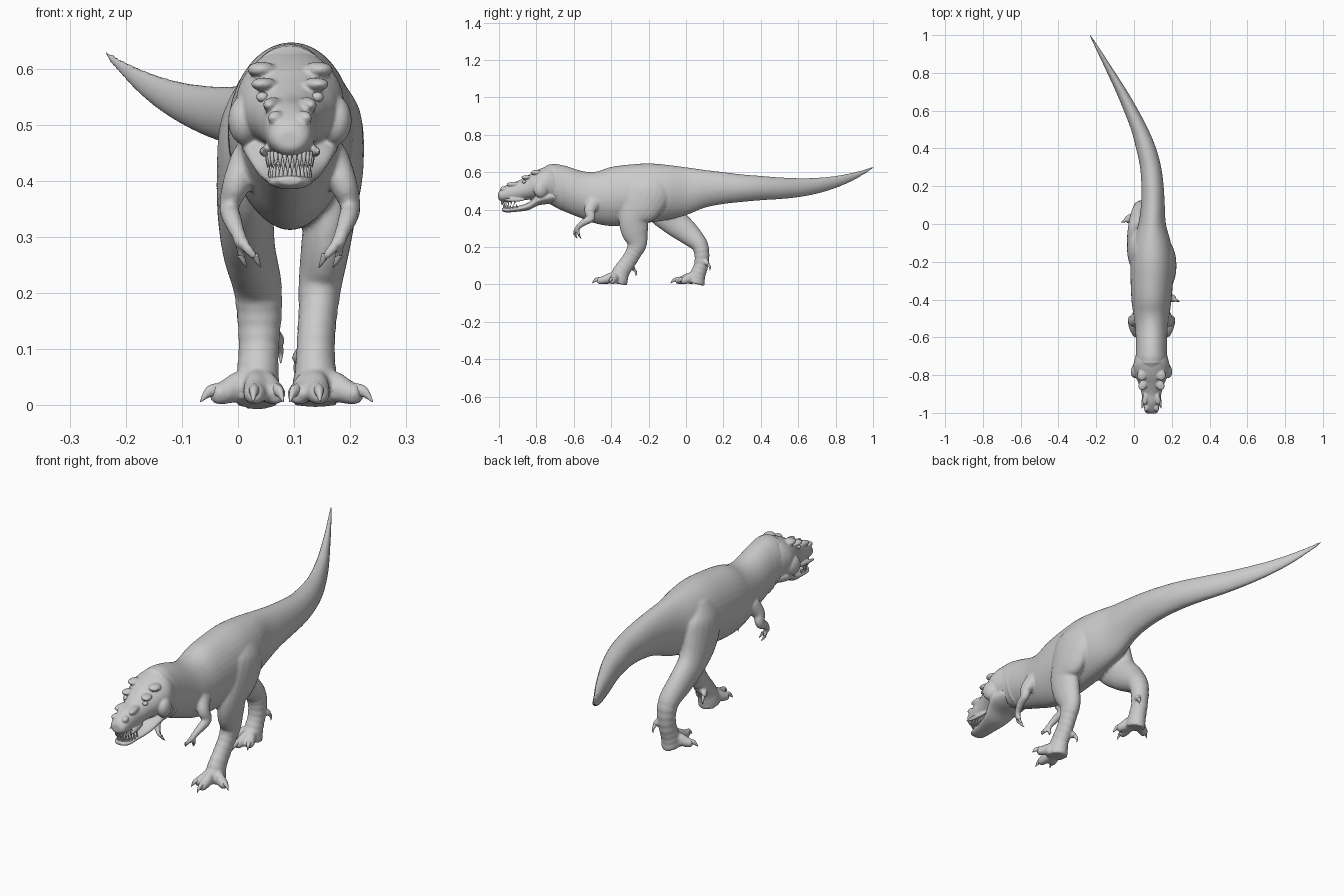
import bpy, bmesh, math
from mathutils import Vector, Matrix

CX = 0.0925  # centre line of head and trunk


def spline(pts, sub=6):
    """Catmull-Rom resampling of tuples of any length."""
    out = []
    for i in range(len(pts) - 1):
        a, b, c, d = pts[max(i - 1, 0)], pts[i], pts[i + 1], pts[min(i + 2, len(pts) - 1)]
        for k in range(sub):
            t = k / sub
            out.append([0.5 * (2 * q + (r - p) * t + (2 * p - 5 * q + 4 * r - s) * t * t
                               + (3 * q - p - 3 * r + s) * t ** 3) for p, q, r, s in zip(a, b, c, d)])
    return out + [list(pts[-1])]


def skin(bm, rings):
    vs = [[bm.verts.new(p) for p in r] for r in rings]
    n = len(vs[0])
    for a, b in zip(vs, vs[1:]):
        for j in range(n):
            bm.faces.new((a[j], a[(j + 1) % n], b[(j + 1) % n], b[j]))
    bm.faces.new(vs[0])
    bm.faces.new(vs[-1])


def hull(bm, stations, keel=0.15, n=36):
    """Loft of upright rings: y, centre x, half width, top z, bottom z."""
    rings = []
    for y, x, w, zt, zb in spline(stations):
        ring = []
        for j in range(n):
            a = 2 * math.pi * j / n
            c, s = math.cos(a), math.sin(a)
            k = 1 - keel * s * s if s < 0 else 1
            ring.append((x + max(w, .001) * c * k, y, (zt + zb) / 2 + (zt - zb) / 2 * s))
        rings.append(ring)
    skin(bm, rings)


def tube(bm, pts, ref=(1, 0, 0), n=20, fold=0.0):
    """Loft along a path: x, y, z, radius along ref, radius across."""
    P = spline(pts)
    ref = Vector(ref)
    rings = []
    for i, (x, y, z, ru, rv) in enumerate(P):
        t = (Vector(P[min(i + 1, len(P) - 1)][:3]) - Vector(P[max(i - 1, 0)][:3])).normalized()
        u = (ref - t * ref.dot(t)).normalized()
        v = t.cross(u)
        f = 1 + (fold * math.sin(i * 2.1) if z < 0.2 else 0)
        rings.append([Vector((x, y, z)) + u * max(ru, .0005) * f * math.cos(2 * math.pi * j / n)
                      + v * max(rv, .0005) * f * math.sin(2 * math.pi * j / n) for j in range(n)])
    skin(bm, rings)


def ball(bm, c, r, rot=0):
    m = Matrix.Translation(c) @ Matrix.Rotation(rot, 4, 'Z') @ Matrix.Diagonal((*r, 1))
    bmesh.ops.create_uvsphere(bm, u_segments=20, v_segments=14, radius=1, matrix=m)


def finish(bm, name, voxel=0, smooth=3):
    bmesh.ops.recalc_face_normals(bm, faces=bm.faces)
    for f in bm.faces:
        f.smooth = True
    me = bpy.data.meshes.new(name)
    bm.to_mesh(me)
    bm.free()
    ob = bpy.data.objects.new(name, me)
    bpy.context.collection.objects.link(ob)
    if voxel:  # fuse overlapping forms into one skin
        r = ob.modifiers.new("fuse", 'REMESH')
        r.mode, r.voxel_size, r.use_smooth_shade = 'VOXEL', voxel, True
        s = ob.modifiers.new("soften", 'SMOOTH')
        s.factor, s.iterations = 0.5, smooth
    return ob


body, claws = bmesh.new(), bmesh.new()

# trunk, neck and tail
hull(body, [(-.78, CX, .06, .615, .47), (-.72, CX, .082, .643, .425), (-.65, CX, .082, .635, .39),
            (-.55, CX, .086, .605, .35), (-.48, CX, .096, .603, .325), (-.4, CX, .106, .628, .312),
            (-.3, .094, .112, .641, .318), (-.2, .095, .112, .647, .33), (-.1, .095, .1, .639, .345),
            (0, .096, .073, .626, .37), (.1, .1, .063, .612, .41), (.2, .098, .059, .6, .43),
            (.3, .088, .056, .588, .441), (.4, .064, .053, .58, .45), (.5, .03, .046, .572, .456),
            (.6, -.015, .039, .568, .466), (.7, -.065, .031, .57, .485), (.8, -.12, .022, .58, .515),
            (.9, -.176, .013, .6, .558), (1.002, -.234, .004, .63, .62)])

# loose skin folds round the neck
for y, w, zc, h in ((-.735, .088, .535, .108), (-.70, .086, .528, .114), (-.665, .085, .515, .121)):
    ball(body, (CX, y, zc), (w, .014, h))

# front leg (right) and back leg (left)
tube(body, [(.15, -.18, .58, .03, .06), (.166, -.195, .51, .053, .115), (.172, -.235, .43, .052, .11),
            (.166, -.277, .36, .047, .082), (.157, -.275, .29, .044, .074), (.147, -.262, .22, .039, .054),
            (.143, -.28, .17, .035, .043), (.139, -.31, .12, .034, .042), (.138, -.345, .07, .036, .045),
            (.138, -.36, .03, .042, .05), (.138, -.365, .003, .042, .05)], fold=.03)
tube(body, [(.035, -.16, .58, .03, .06), (.022, -.15, .5, .053, .11), (.015, -.115, .41, .053, .105),
            (.014, -.06, .335, .05, .077), (.02, .01, .275, .047, .062), (.034, .07, .215, .044, .046),
            (.038, .085, .16, .04, .04), (.037, .08, .1, .036, .038), (.035, .062, .05, .038, .042),
            (.035, .05, .003, .04, .05)], fold=.03)


# toes with claws
def foot(x, y, s, heel):
    for dx, dy in ((.1, -.045), (.008, -.135), (-.045, -.1)):
        e = Vector((s * dx, dy, 0))
        p = lambda k, z, r, q: (x + e.x * k, y + e.y * k, z, r, q)
        tube(body, [p(0, .035, .03, .028), p(.3, .034, .028, .022), p(.55, .024, .022, .022),
                    p(.75, .019, .018, .018), p(.82, .018, .01, .01)], (0, 0, 1), 16)
        tube(claws, [p(.68, .026, .014, .011), p(.86, .024, .010, .008), p(1.02, .006, .001, .001)],
             (0, 0, 1), 10)
    hx, hy, hz = heel
    tube(body, [(hx - s * -.025, hy - .03, hz + .03, .018, .016), (hx, hy - .01, hz + .012, .014, .012),
                (hx, hy, hz, .008, .008)], (0, 1, 0), 12)
    tube(claws, [(hx, hy - .004, hz + .005, .009, .008), (hx - s * .004, hy + .008, hz - .012, .006, .005),
                 (hx - s * .004, hy + .006, hz - .03, .001, .001)], (0, 1, 0), 10)


foot(.138, -.365, 1, (.108, -.275, .075))
foot(.035, .055, -1, (.072, .12, .105))

# small arms with two fingers each
for s in (-1, 1):
    X = lambda d: CX + s * d
    tube(body, [(X(.075), -.49, .44, .03, .04), (X(.095), -.515, .395, .025, .03),
                (X(.108), -.508, .355, .018, .022), (X(.103), -.545, .332, .017, .018),
                (X(.092), -.578, .305, .013, .013), (X(.085), -.587, .285, .013, .013)])
    for d, y in ((.06, -.592), (.085, -.572)):
        tube(body, [(X(.087), -.582, .298, .01, .01), (X((d + .09) / 2), y - .004, .278, .009, .009),
                    (X(d), y, .262, .007, .007)], n=12)
        tube(claws, [(X(d + .003), y - .001, .268, .007, .007), (X(d - .003), y + .004, .255, .004, .004),
                     (X(d - .008), y + .012, .246, .001, .001)], n=10)

finish(body, "body", .006)
finish(claws, "claws")

# head: skull and lower jaw
head = bmesh.new()
hull(head, [(-1.004, CX, .022, .49, .458), (-.99, CX, .036, .51, .446), (-.95, CX, .045, .537, .441),
            (-.9, CX, .052, .553, .445), (-.85, CX, .066, .58, .452), (-.81, CX, .083, .604, .455),
            (-.76, CX, .096, .626, .45), (-.72, CX, .09, .635, .44), (-.67, CX, .075, .615, .43)], 0)
hull(head, [(-.985, CX, .02, .408, .393), (-.96, CX, .037, .411, .385), (-.9, CX, .045, .419, .389),
            (-.84, CX, .06, .44, .398), (-.79, CX, .08, .48, .422), (-.74, CX, .086, .5, .43),
            (-.69, CX, .07, .5, .44)], 0)
for s in (-1, 1):
    ball(head, (CX + s * .046, -.852, .572), (.022, .03, .012), s * .4)      # brow ridge
    ball(head, (CX + s * .05, -.80, .598), (.026, .03, .014), s * .3)        # rear brow
    ball(head, (CX + s * .079, -.775, .508), (.03, .042, .045), s * .3)      # cheek
    ball(head, (CX + s * .024, -.972, .512), (.014, .022, .013), s * .4)     # nostril rim
    ball(head, (CX + s * .03, -.915, .535), (.016, .045, .014), s * .2)      # snout ridge
    ball(head, (CX + s * .043, -.92, .452), (.008, .06, .01), s * .15)       # upper lip
finish(head, "head", .004)

# eyes
eyes = bmesh.new()
for s in (-1, 1):
    ball(eyes, (CX + s * .049, -.866, .549), (.011, .011, .009))
finish(eyes, "eyes")

# teeth in both jaws
teeth = bmesh.new()
for i in range(-7, 8):
    t = i / 7
    for z0, z1, w, y0 in ((.452, .424, .04, -.984), (.404, .43, .035, -.974)):
        x, y = CX + w * math.sin(t * math.pi / 2), y0 + .07 * t * t
        tube(teeth, [(x, y, z0, .0045, .0045), (x, y - .002, (z0 + z1) / 2, .0035, .0035),
                     (x, y, z1, .0006, .0006)], n=8)
finish(teeth, "teeth")
